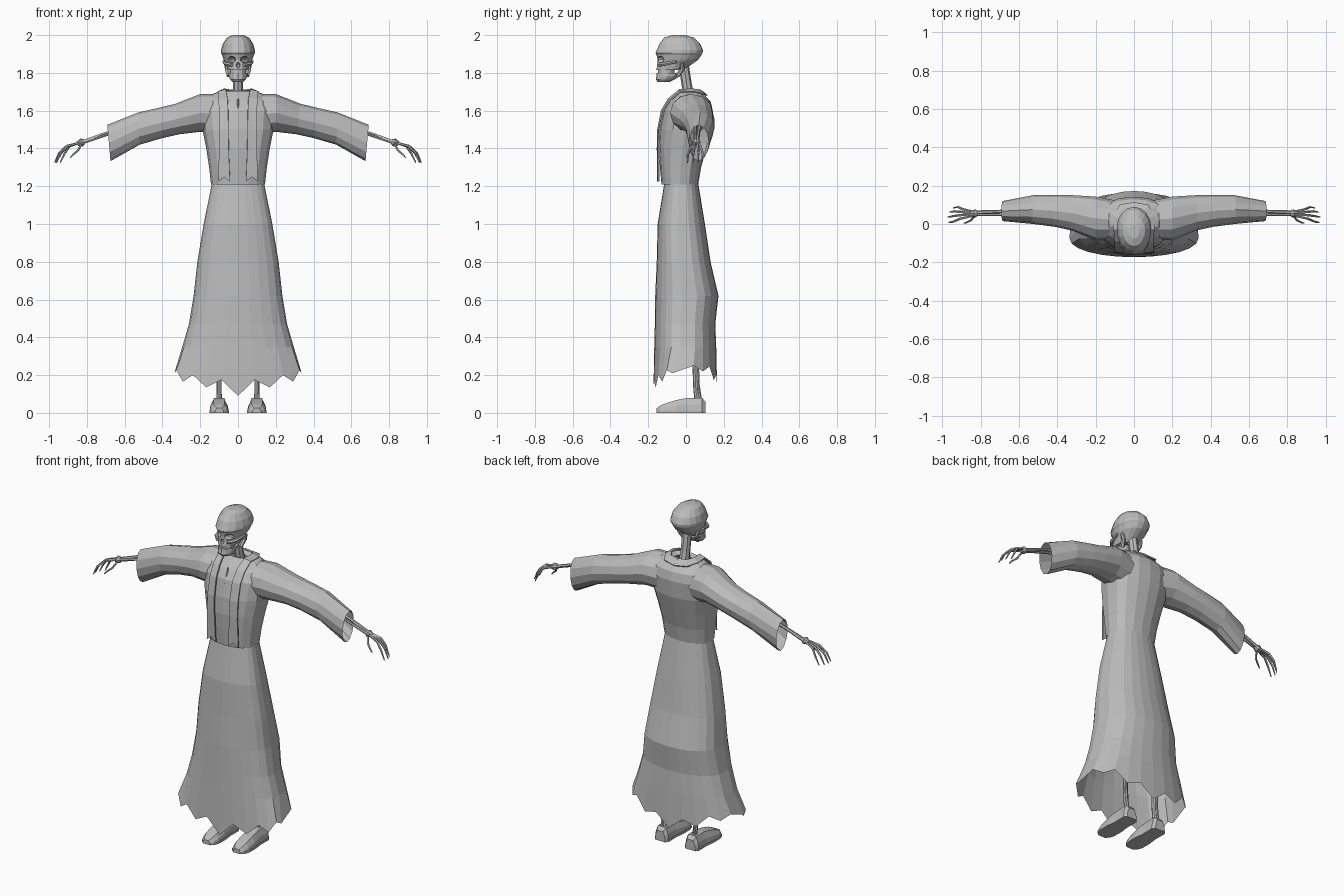
import bpy, bmesh, math
from mathutils import Vector

if "Cube" in bpy.data.objects:
    bpy.data.objects.remove(bpy.data.objects["Cube"])

def material(name, v):
    m = bpy.data.materials.new(name)
    m.diffuse_color = (v, v, v, 1)
    m.use_nodes = True
    m.node_tree.nodes["Principled BSDF"].inputs["Base Color"].default_value = m.diffuse_color
    return m

GREY = material("plain_grey", 0.5)

def make(name, verts, faces, mirror=False):
    me = bpy.data.meshes.new(name)
    me.from_pydata([tuple(v) for v in verts], [], faces)
    me.materials.append(GREY)
    bm = bmesh.new()
    bm.from_mesh(me)
    bmesh.ops.recalc_face_normals(bm, faces=bm.faces)
    bm.to_mesh(me)
    bm.free()
    ob = bpy.data.objects.new(name, me)
    bpy.context.collection.objects.link(ob)
    if mirror:
        ob.modifiers.new("mirror", 'MIRROR').use_mirror_merge = False
    return ob

def loft(name, rings, caps=True, mirror=False):
    n = len(rings[0])
    verts = [v for r in rings for v in r]
    faces = [(k * n + i, k * n + (i + 1) % n, (k + 1) * n + (i + 1) % n, (k + 1) * n + i)
             for k in range(len(rings) - 1) for i in range(n)]
    if caps:
        faces += [tuple(range(n)), tuple(range(len(verts) - n, len(verts)))]
    return make(name, verts, faces, mirror)

def ring(z, a, yf, yb, n=16, mid=0.5, fe=1.0, be=1.0):
    """Level ring: half width a, front y, back y; exponents below 1 flatten front or back."""
    yc = yf + (yb - yf) * mid
    out = []
    for i in range(n):
        t = 2 * math.pi * i / n
        c = math.cos(t)
        y = yc - (yc - yf) * c ** fe if c > 0 else yc + (yb - yc) * (-c) ** be
        out.append((a * math.sin(t), y, z))
    return out

def tube(name, pts, radii, sides=6, mirror=True):
    pts = [Vector(p) for p in pts]
    rings = []
    for k, p in enumerate(pts):
        d = pts[min(k + 1, len(pts) - 1)] - pts[max(k - 1, 0)]
        q = d.to_track_quat('Z', 'Y')
        rings.append([p + q @ Vector((radii[k] * math.cos(2 * math.pi * i / sides),
                                      radii[k] * math.sin(2 * math.pi * i / sides), 0))
                      for i in range(sides)])
    return loft(name, rings, True, mirror)

# Skirt with a ragged hem, tips on every second corner
skirt = [(1.215, .138, -.115, .065), (1.0, .182, -.15, .10), (.8, .215, -.155, .13),
         (.62, .235, -.163, .172), (.47, .26, -.165, .155), (.35, .295, -.168, .16)]
rings = [ring(z, a, f, b, 24, .42, .8, .65) for z, a, f, b in skirt]
hem = ring(0, .337, -.173, .165, 24, .3, .9, .55)
half = [.09, .175, .135, .2, .165, .225, .21, .25, .22, .245, .175, .2, .13]
rings.append([(x, y, half[min(i, 24 - i)]) for i, (x, y, z) in enumerate(hem)])
loft("robe_skirt", rings, caps=False)

# Upper robe
torso = [(1.21, .143, -.13, .065), (1.3, .153, -.138, .08), (1.4, .168, -.145, .108),
         (1.5, .188, -.14, .135), (1.6, .195, -.12, .142), (1.65, .175, -.09, .13),
         (1.69, .13, -.05, .09), (1.705, .085, -.035, .07), (1.685, .06, -.02, .05)]
loft("robe_torso", [ring(z, a, f, b, 16, .5, .75, .75) for z, a, f, b in torso], caps=False)

# Wide sleeves: x at top, x at bottom, z top, z bottom, y front, y back
sleeve = [(.08, .08, 1.69, 1.47, -.08, .12), (.2, .2, 1.688, 1.488, -.085, .143),
          (.33, .31, 1.637, 1.475, -.035, .15), (.42, .4, 1.615, 1.455, -.015, .152),
          (.53, .52, 1.59, 1.42, 0, .15), (.692, .675, 1.525, 1.333, .015, .12)]
rings = []
for xt, xb, zt, zb, yf, yb in sleeve:
    r = []
    for i in range(12):
        t = 2 * math.pi * i / 12
        s = math.sin(t)
        r.append(((xt + xb) / 2 + (xt - xb) / 2 * s,
                  (yf + yb) / 2 + (yb - yf) / 2 * math.cos(t), (zt + zb) / 2 + (zt - zb) / 2 * s))
    rings.append(r)
loft("sleeve", rings, caps=False, mirror=True)

# Stole: inner and outer edges, with swallowtail ends, passing behind the neck
edges = [((.042, -.149, 1.225), (.104, -.143, 1.225)), ((.049, -.151, 1.4), (.1, -.147, 1.4)),
         ((.05, -.149, 1.5), (.1, -.141, 1.5)), ((.052, -.129, 1.6), (.1, -.118, 1.6)),
         ((.055, -.093, 1.662), (.102, -.085, 1.655)), ((.064, -.035, 1.71), (.105, -.03, 1.7)),
         ((.072, .03, 1.714), (.108, .04, 1.698)), ((.05, .066, 1.71), (.075, .098, 1.688)),
         ((0, .076, 1.708), (0, .112, 1.68))]
verts, faces = [], []
for k, (a, b) in enumerate(edges):
    a, b = Vector(a), Vector(b)
    verts += [a, (a + b) / 2 + Vector((0, 0, .025 if k == 0 else 0)), b]
    if k:
        faces += [(3 * k - 3 + j, 3 * k - 2 + j, 3 * k + 1 + j, 3 * k + j) for j in (0, 1)]
stole = make("stole", verts, faces, True)
sol = stole.modifiers.new("thickness", 'SOLIDIFY')
sol.thickness, sol.offset = .008, 0
tube("collar_slit", [(0, -.122, 1.575), (0, -.093, 1.66)], [.004, .004], 4, False)

# Neck
tube("neck", [(0, .025, 1.64), (0, .005, 1.73), (0, -.015, 1.86)], [.03, .027, .027], 8, False)

# Skull with eye and nose sockets
skull = [(2.0, .028, -.075, -.005), (1.987, .058, -.115, .04), (1.955, .08, -.14, .075),
         (1.92, .09, -.155, .09), (1.905, .09, -.162, .088), (1.895, .084, -.156, .082),
         (1.87, .076, -.15, .065), (1.845, .064, -.152, .03), (1.815, .054, -.158, -.01)]
head = loft("skull", [ring(z, a, f, b, 16, .55) for z, a, f, b in skull])

def cutter(name, loc, scale):
    bm = bmesh.new()
    bmesh.ops.create_uvsphere(bm, u_segments=8, v_segments=6, radius=1)
    me = bpy.data.meshes.new(name)
    bm.to_mesh(me)
    bm.free()
    me.materials.append(GREY)
    ob = bpy.data.objects.new(name, me)
    bpy.context.collection.objects.link(ob)
    ob.location, ob.scale = loc, scale
    ob.hide_render = True
    ob.hide_viewport = True
    mod = head.modifiers.new(name, 'BOOLEAN')
    mod.operation, mod.object, mod.solver = 'DIFFERENCE', ob, 'EXACT'

cutter("left_eye_cutter", (.037, -.143, 1.871), (.026, .035, .017))
cutter("right_eye_cutter", (-.037, -.143, 1.871), (.026, .035, .017))
cutter("nose_cutter", (0, -.155, 1.841), (.012, .02, .016))

# Jaw, teeth and cheekbones
jaw = [(1.80, .05, -.156, -.02), (1.782, .049, -.157, -.035), (1.765, .042, -.16, -.06),
       (1.753, .03, -.15, -.085)]
loft("jaw", [ring(z, a, f, b, 12) for z, a, f, b in jaw])
loft("teeth", [ring(z, .042, -.148, -.06, 12) for z in (1.82, 1.795)])
tube("jaw_hinge", [(.048, -.045, 1.785), (.058, -.02, 1.82), (.066, -.02, 1.855)], [.013, .012, .01])
tube("cheekbone", [(.032, -.148, 1.842), (.062, -.115, 1.847), (.076, -.05, 1.86)],
     [.01, .011, .008])

# Forearm bones, wrist and hand
tube("forearm_bone", [(.55, .075, 1.525), (.7, .065, 1.48), (.825, .06, 1.433)], [.013, .009, .011])
tube("forearm_thin_bone", [(.55, .05, 1.515), (.7, .048, 1.47), (.825, .05, 1.43)],
     [.01, .007, .009])
tube("wrist", [(.812, .055, 1.438), (.828, .055, 1.432), (.85, .055, 1.424)], [.012, .022, .012], 8)
for i, (y, reach) in enumerate([(.088, -.025), (.066, -.005), (.04, .005), (.012, 0)]):
    ym = .055 + (y - .055) * .65
    tube("finger_%d" % (i + 1), [(.84, .055 + (y - .055) * .3, 1.43),
         (.905 + reach * .5, ym, 1.412), (.942 + reach, y, 1.375), (.966 + reach, y - .004, 1.325)],
         [.006, .007, .006, .003], 5)
tube("thumb", [(.83, .045, 1.422), (.848, .02, 1.388), (.872, .008, 1.368), (.888, .004, 1.35)],
     [.006, .006, .005, .003], 5)

# Shin bones
tube("shin_bone", [(.1, .062, .06), (.1, .052, .12), (.1, .035, .6)], [.016, .013, .015], 8)
tube("thin_shin_bone", [(.106, .078, .06), (.108, .066, .15), (.108, .052, .6)], [.009, .007, .008])

# Shoes: y, half width, top height
shoe = [(.102, .032, .06), (.085, .044, .08), (.01, .043, .08), (-.05, .05, .068),
        (-.11, .049, .05), (-.138, .04, .038), (-.155, .022, .025)]
loft("shoe", [[(.1 + s * w, y, z) for s, z in
               ((-1, .012), (-.92, h * .55), (-.6, h), (.6, h), (.92, h * .55), (1, .012))]
              for y, w, h in [(y, w, h) for y, w, h in shoe]], mirror=True)
loft("shoe_sole", [[(.1 + w * 1.04 * s, y, z) for s, z in ((-1, 0), (-1, .013), (1, .013), (1, 0))]
                   for y, w, h in shoe], mirror=True)
